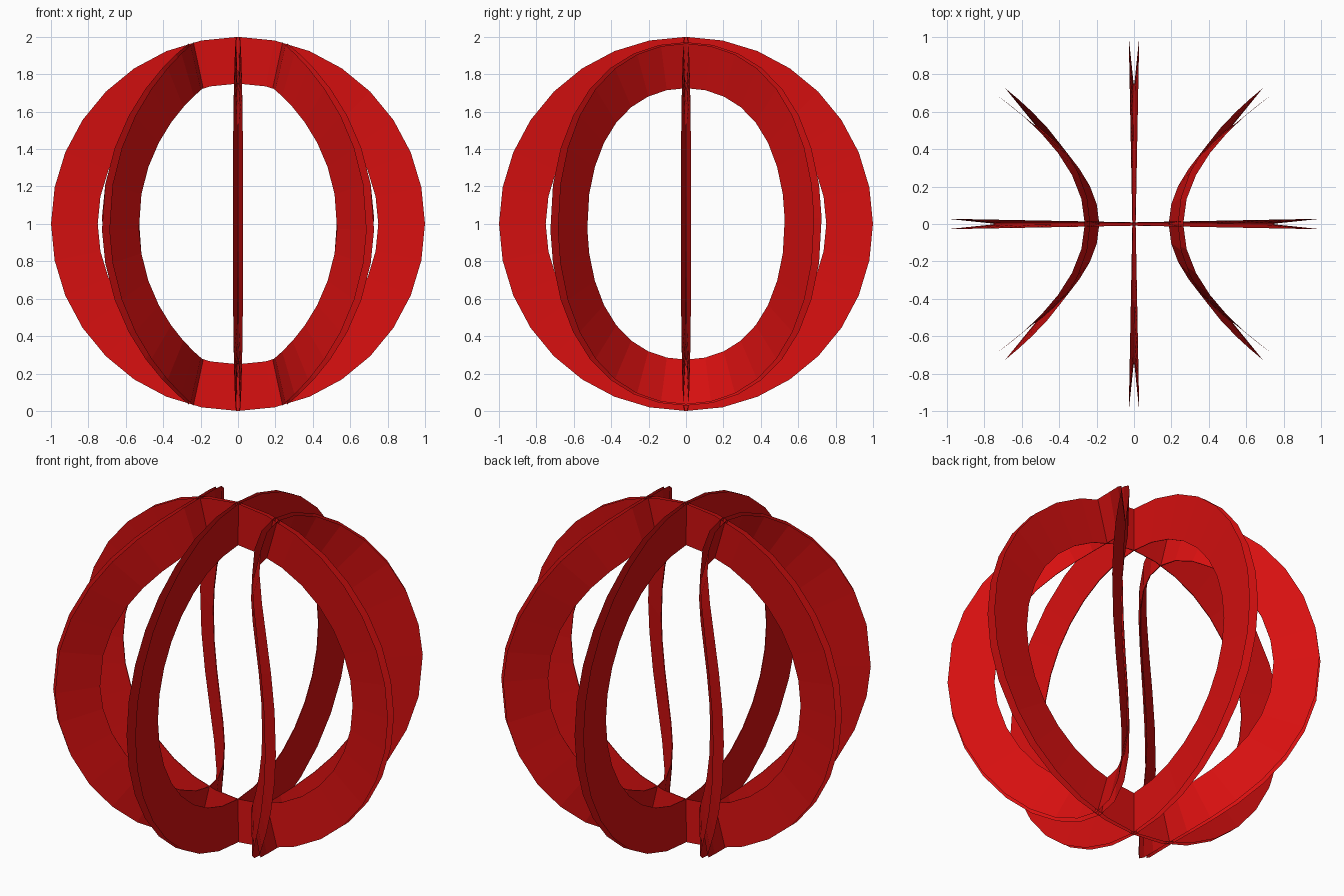
import bpy, bmesh, math
from mathutils import Vector

if "Cube" in bpy.data.objects:
    bpy.data.objects.remove(bpy.data.objects["Cube"])

red = bpy.data.materials.new("bright red")
red.diffuse_color = (0.68, 0.005, 0.005, 1)
red.use_nodes = True
red.node_tree.nodes["Principled BSDF"].inputs["Base Color"].default_value = red.diffuse_color
SEGMENTS = 32
INNER = 0.75
CENTRE = Vector((0, 0, 1))


def ring_x(t):
    return Vector((math.sin(t), 0, math.cos(t)))


def ring_y(t):
    return Vector((0, math.sin(t), math.cos(t)))


def bowed(side):
    # closed seam on the unit sphere, bowing outward from the crown to the equator
    def path(t):
        y = 0.7055 * math.sin(t)
        x = 0.25 + 0.92 * y * y
        z = math.sqrt(max(0, 1 - x * x - y * y))
        return Vector((side * x, y, math.copysign(z, math.cos(t)))).normalized()
    return path


def seam_band(name, path):
    # radial band with a thin V section: closed inside, slightly open outside
    bm = bmesh.new()
    rows = []
    for i in range(SEGMENTS):
        t = 2 * math.pi * i / SEGMENTS
        p = path(t)
        tangent = path(t + 0.02) - path(t - 0.02)
        normal = tangent.cross(p).normalized()
        w = 0.009 + 0.019 * math.sqrt(max(0, 1 - p.z * p.z))
        rows.append([bm.verts.new(CENTRE + v) for v in (
            (p + normal * w).normalized(),
            p * INNER + normal * 0.002,
            p * INNER - normal * 0.002,
            (p - normal * w).normalized())])
    for i, a in enumerate(rows):
        b = rows[(i + 1) % SEGMENTS]
        for k in range(3):
            bm.faces.new((a[k], a[k + 1], b[k + 1], b[k]))
    mesh = bpy.data.meshes.new(name)
    bm.to_mesh(mesh)
    bm.free()
    mesh.materials.append(red)
    obj = bpy.data.objects.new(name, mesh)
    bpy.context.collection.objects.link(obj)


# two crossing upright rings
seam_band("front_ring", ring_x)
seam_band("side_ring", ring_y)
# mirrored pair of bowed rings
seam_band("right_bowed_ring", bowed(1))
seam_band("left_bowed_ring", bowed(-1))
